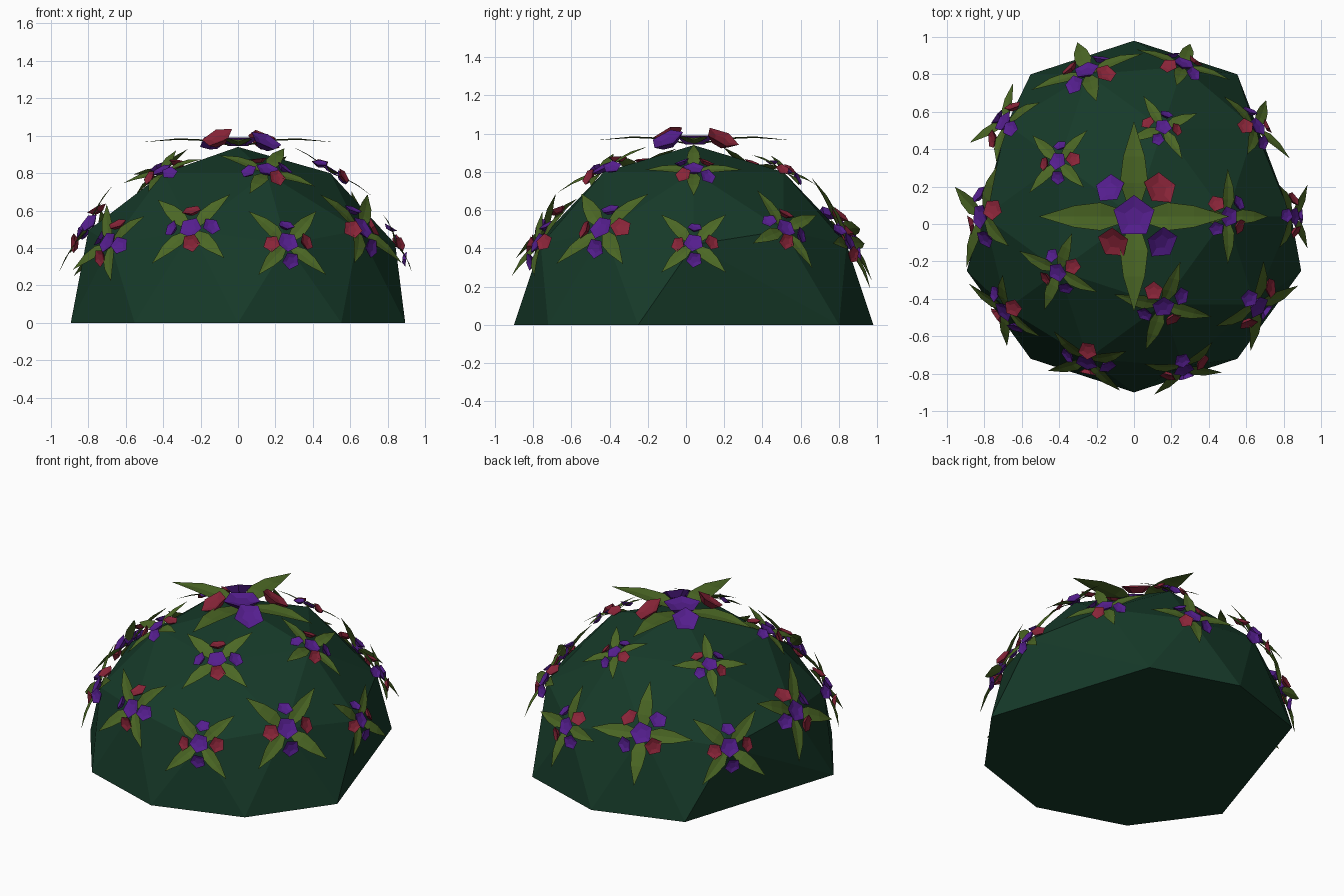
import bpy, bmesh, math
from mathutils import Vector, Matrix

if "Cube" in bpy.data.objects:
    bpy.data.objects.remove(bpy.data.objects["Cube"])

R, CY = 0.94, 0.04          # dome radius and y offset


def material(name, rgb):
    m = bpy.data.materials.new(name)
    m.diffuse_color = (*rgb, 1)
    m.use_nodes = True
    m.node_tree.nodes["Principled BSDF"].inputs["Base Color"].default_value = m.diffuse_color
    return m


DARK = material("bush_green", (0.008, 0.042, 0.022))
LEAF = material("leaf_green", (0.07, 0.135, 0.018))
PURPLE = material("purple", (0.09, 0.013, 0.27))
RED = material("red", (0.25, 0.018, 0.04))


def finish(bm, name, mats):
    me = bpy.data.meshes.new(name)
    bm.to_mesh(me)
    bm.free()
    for m in mats:
        me.materials.append(m)
    ob = bpy.data.objects.new(name, me)
    bpy.context.collection.objects.link(ob)
    return ob


# Bush dome: upper half of a low icosphere, two base corners left out, closed below
src = bmesh.new()
bmesh.ops.create_icosphere(src, subdivisions=2, radius=R)
pts = [v.co.copy() for v in src.verts if v.co.z > -0.01]
src.free()
bm = bmesh.new()
for p in pts:
    if abs(p.z) < 0.01 and abs(p.x) > 0.8 and p.y > 0:
        continue
    bm.verts.new((p.x, p.y + CY, max(p.z, 0)))
bmesh.ops.convex_hull(bm, input=bm.verts[:])
bmesh.ops.recalc_face_normals(bm, faces=bm.faces[:])
finish(bm, "bush_dome", [DARK])


def add_leaf(bm, mat):
    # arched pointed blade with a slight crease: (reach, half width, height)
    rows = [(0.03, 0.025, 0.012), (0.18, 0.075, 0.04), (0.32, 0.058, 0.046)]
    prev = None
    for r, w, z in rows:
        cur = [bm.verts.new(mat @ Vector(c)) for c in
               ((r, -w, z), (r, 0, z - 0.008), (r, w, z))]
        if prev:
            for i in (0, 1):
                bm.faces.new((prev[i], cur[i], cur[i + 1], prev[i + 1]))
        prev = cur
    tip = bm.verts.new(mat @ Vector((0.51, 0, 0.026)))
    for i in (0, 1):
        bm.faces.new((prev[i], tip, prev[i + 1]))


def add_bloom(bm, mat, rad, depth, idx):
    # five-sided shallow cup with a dished face
    rings = []
    for r, z in ((rad * 0.5, -depth), (rad, 0), (rad * 0.45, -depth * 0.3)):
        rings.append([bm.verts.new(mat @ Vector((r * math.sin(k * math.tau / 5),
                      r * math.cos(k * math.tau / 5), z))) for k in range(5)])
    faces = [bm.faces.new(rings[0]), bm.faces.new(rings[2][::-1])]
    for a, b in zip(rings, rings[1:]):
        for k in range(5):
            j = (k + 1) % 5
            faces.append(bm.faces.new((a[k], b[k], b[j], a[j])))
    for f in faces:
        f.material_index = idx
    bmesh.ops.recalc_face_normals(bm, faces=faces)


# side blooms: x, y, height, radius, colour index
BLOOMS = [(0.14, 0.15, 0.04, 0.095, 1), (-0.13, 0.15, 0.04, 0.085, 0),
          (-0.11, -0.14, 0.055, 0.09, 1), (0.15, -0.14, 0.035, 0.092, 0)]


def cluster(p, scale, twist, n):
    # frame on the dome surface: local y points up towards the apex
    nz = p.normalized()
    right = Vector((0, 0, 1)).cross(nz)
    right = right.normalized() if right.length > 0.01 else Vector((1, 0, 0))
    up = nz.cross(right)
    base = Matrix((right, up, nz)).transposed().to_4x4()
    base = (Matrix.Translation(p + Vector((0, CY, 0))) @ base
            @ Matrix.Rotation(math.radians(twist), 4, 'Z') @ Matrix.Scale(scale, 4))
    bm = bmesh.new()
    for k in range(4):
        add_leaf(bm, base @ Matrix.Rotation(k * math.pi / 2, 4, 'Z'))
    finish(bm, f"leaves_{n}", [LEAF])
    bm = bmesh.new()
    add_bloom(bm, base @ Matrix.Translation((0, 0, 0.05)), 0.115, 0.045, 0)
    for x, y, z, r, idx in BLOOMS:
        axis = Vector((-y, x, 0)).normalized()
        tilt = Matrix.Rotation(math.radians(33), 4, axis)
        add_bloom(bm, base @ Matrix.Translation((x, y, z)) @ tilt, r, 0.04, idx)
    finish(bm, f"blooms_{n}", [PURPLE, RED])


# (azimuth, scale, twist) for each ring of dome corners
UPPER = [(0, 0.5, 0), (72, 0.42, -45), (144, 0.45, 82), (216, 0.48, 30), (288, 0.55, 55)]
MID = [(36, 0.5, 20), (108, 0.62, 90), (180, 0.62, 60), (252, 0.56, 50), (324, 0.6, -45)]
LOW = [(0, 0.47, -45), (72, 0.52, 0), (144, 0.55, -45), (216, 0.55, 35), (288, 0.53, -45)]

cluster(Vector((0, 0, R)), 1.0, 0, 0)
n = 1
for ring, h in ((UPPER, 0.8507), (MID, 0.5257), (LOW, 0.4472)):
    for az, s, t in ring:
        a, q = math.radians(az), math.sqrt(1 - h * h)
        cluster(Vector((q * math.cos(a), q * math.sin(a), h)) * R, s, t, n)
        n += 1
